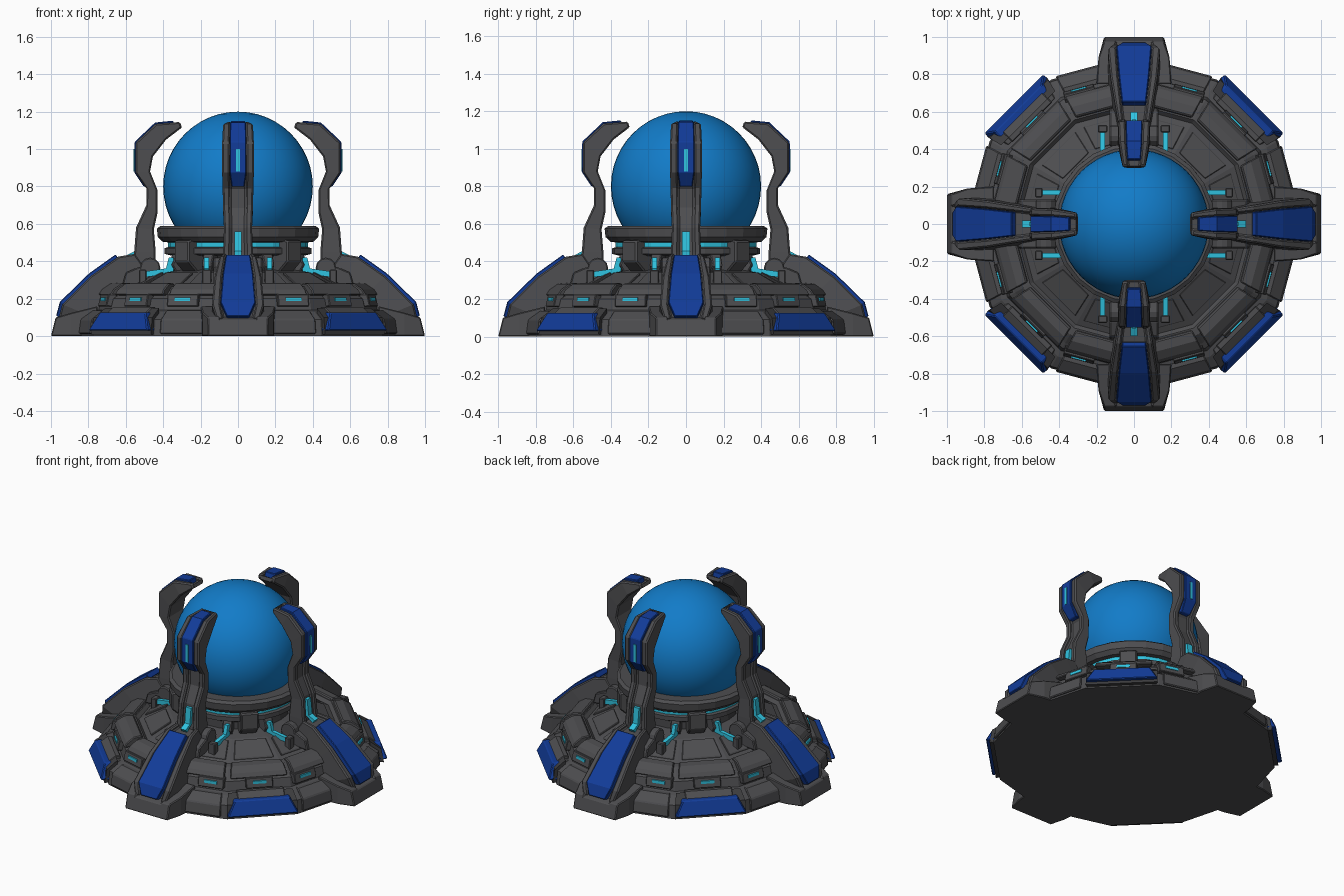
import bpy, bmesh
from math import radians, cos, sin, tan, pi
from mathutils import Vector, Matrix

cube = bpy.data.objects.get("Cube")
if cube:
    bpy.data.objects.remove(cube, do_unlink=True)


def material(name, rgb, rough=0.6):
    m = bpy.data.materials.new(name)
    m.use_nodes = True
    m.diffuse_color = (*rgb, 1)
    bsdf = m.node_tree.nodes["Principled BSDF"]
    bsdf.inputs["Base Color"].default_value = (*rgb, 1)
    bsdf.inputs["Roughness"].default_value = rough
    return m


METAL = material("charcoal metal", (0.075, 0.075, 0.08))
SHADE = material("dark metal", (0.045, 0.045, 0.048))
NAVY = material("navy blue", (0.006, 0.045, 0.32))
ORB = material("orb blue", (0.006, 0.2, 0.58))
CYAN = material("glow cyan", (0.03, 0.55, 0.75))


def finish(name, bm, mat, angle=0, bevel=0):
    bmesh.ops.recalc_face_normals(bm, faces=bm.faces)
    bm.transform(Matrix.Rotation(radians(angle), 4, 'Z'))
    mesh = bpy.data.meshes.new(name)
    bm.to_mesh(mesh)
    bm.free()
    mesh.materials.append(mat)
    ob = bpy.data.objects.new(name, mesh)
    bpy.context.collection.objects.link(ob)
    if bevel:
        mod = ob.modifiers.new("edge_bevel", 'BEVEL')
        mod.width, mod.segments, mod.limit_method = bevel, 1, 'ANGLE'
        mod.angle_limit = radians(40)
    return ob


def skin(rings, closed=False):
    """Join equal rings of points into a tube, capped unless closed."""
    bm = bmesh.new()
    vs = [[bm.verts.new(p) for p in ring] for ring in rings]
    n = len(vs[0])
    pairs = list(zip(vs, vs[1:])) + ([(vs[-1], vs[0])] if closed else [])
    for a, b in pairs:
        for i in range(n):
            j = (i + 1) % n
            bm.faces.new((a[i], a[j], b[j], b[i]))
    if not closed:
        bm.faces.new(vs[0])
        bm.faces.new(vs[-1])
    return bm


def lathe(name, profile, mat, sides, bevel=0):
    """Polygonal turned solid; profile radii are measured to the flats."""
    k = 1 / cos(pi / sides)
    rings = [[(r * k * cos(2 * pi * i / sides), r * k * sin(2 * pi * i / sides), z)
              for i in range(sides)] for r, z in profile]
    return finish(name, skin(rings), mat, 0, bevel)


def prism(name, profile, half, mat, angle, bevel=0, shift=0):
    """Radial profile given sideways width; half is a number or a function of r."""
    w = half if callable(half) else (lambda r: half)
    rings = [[(r, shift + s * w(r), z) for r, z in profile] for s in (-1, 1)]
    return finish(name, skin(rings), mat, angle, bevel)


def limb(name, sections, mat, angle, groove=0.55, depth=0.025, bevel=0.008):
    """Loft of U sections (outer point, inner point, half width)."""
    rings = []
    for (ro, zo), (ri, zi), w in sections:
        o, i = Vector((ro, 0, zo)), Vector((ri, 0, zi))
        rec = o + (i - o).normalized() * depth
        y, g = Vector((0, w, 0)), Vector((0, w * groove, 0))
        rings.append([i - y, i + y, o + y, o + g, rec + g, rec - g, o - g, o - y])
    return finish(name, skin(rings), mat, angle, bevel)


def plate(name, sections, mat, angle, low=0.03, high=0.005, bevel=0.004):
    """Inlay following the outer side of a limb."""
    rings = []
    for (ro, zo), (ri, zi), w in sections:
        o, i = Vector((ro, 0, zo)), Vector((ri, 0, zi))
        d = (o - i).normalized()
        y = Vector((0, w, 0))
        rings.append([o - d * low - y, o - d * low + y, o + d * high + y, o + d * high - y])
    return finish(name, skin(rings), mat, angle, bevel)


def box_profile(r0, r1, z0, z1):
    return [(r0, z0), (r1, z0), (r1, z1), (r0, z1)]


def wedge(degrees):
    return lambda r: r * tan(radians(degrees))


# Stepped twelve-sided base with sloping deck
lathe("base", [(.86, 0), (.85, .09), (.79, .13), (.755, .14), (.74, .2), (.71, .22),
               (.66, .265), (.62, .27), (.6, .25), (.42, .34), (.3, .36)], METAL, 12)

for k in range(12):
    a = 15 + 30 * k
    # Skirt armour, rim armour and deck panels on every side
    prism(f"skirt_panel_{k}", [(.8, .012), (.872, .012), (.862, .09), (.8, .137), (.77, .137)],
          wedge(13), METAL, a, .006)
    prism(f"rim_panel_{k}", [(.68, .215), (.755, .22), (.735, .25), (.69, .28), (.635, .285), (.62, .25)],
          wedge(13.6), METAL, a, .006)
    prism(f"deck_panel_{k}", [(.57, .25), (.57, .275), (.44, .342), (.44, .32)],
          wedge(12.5), METAL, a, .004)

for k in range(4):
    d = 45 + 90 * k
    # Blue corner plate on a dark backing
    prism(f"corner_backing_{k}", [(.8, .01), (.885, .01), (.87, .1), (.8, .15)],
          wedge(14.3), SHADE, d)
    rings = [[(r + e, s * w, z) for r, s, w, z in
              ((.9, -1, .225, .03), (.9, 1, .225, .03), (.865, 1, .175, .125), (.865, -1, .175, .125))]
             for e in (-.05, .01)]
    finish(f"corner_plate_{k}", skin(rings), NAVY, d, .006)
    prism(f"corner_cap_{k}", [(.77, .12), (.85, .12), (.8, .155), (.77, .155)], .15, METAL, d, .005)
    # Rim lights with housings
    for j, off in enumerate((-23, 0, 23)):
        face = d + (0 if off == 0 else 30 if off > 0 else -30)
        slide = 0 if off == 0 else -.1 if off > 0 else .1
        prism(f"light_housing_{k}_{j}", [(.72, .155), (.78, .16), (.765, .225), (.72, .225)],
              .085, METAL, face, .004, slide)
        prism(f"rim_light_{k}_{j}", box_profile(.75, .778, .188, .207), .042, CYAN, face, 0, slide)
    # Clamps around the neck
    prism(f"neck_clamp_{k}", [(.3, .34), (.36, .34), (.43, .4), (.43, .51), (.36, .52), (.3, .5)],
          .055, METAL, d, .008)
    for s in (-1, 1):
        prism(f"neck_fin_{k}_{s}", [(.28, .33), (.37, .33), (.4, .38), (.37, .45), (.28, .45)],
              .03, METAL, d + 20 * s, .005)

# Neck, glowing ring and collar
lathe("neck", [(.33, .33), (.31, .4), (.34, .45)], SHADE, 24)
lathe("neck_ring", [(.35, .43), (.39, .44), (.39, .47), (.36, .48)], METAL, 24)
lathe("glow_ring", [(.372, .465), (.372, .51)], CYAN, 24)
lathe("collar", [(.36, .5), (.4, .505), (.425, .53), (.43, .575), (.41, .59), (.33, .59)], METAL, 24)

# Energy orb
bm = bmesh.new()
bmesh.ops.create_uvsphere(bm, u_segments=48, v_segments=24, radius=.4,
                          matrix=Matrix.Translation((0, 0, .8)))
orb = finish("orb", bm, ORB)
for p in orb.data.polygons:
    p.use_smooth = True

# Section lists shared by the four legs: outer point, inner point, half width
FOOT = [((.75, .16), (.75, 0), .2), ((.89, .125), (.89, 0), .19), ((.975, .1), (1, 0), .16)]
RAMP = [((.96, .09), (.8, .04), .115), ((.94, .17), (.72, .08), .14), ((.79, .32), (.6, .15), .125),
        ((.64, .425), (.5, .22), .1), ((.55, .44), (.44, .28), .085)]
RAMP_PLATE = [((.965, .105), (.8, .05), .06), ((.945, .18), (.72, .09), .093),
              ((.79, .33), (.6, .16), .08), ((.65, .43), (.5, .23), .064)]
ARM = [((.57, .36), (.44, .36), .08), ((.555, .45), (.44, .45), .08), ((.545, .58), (.45, .57), .075),
       ((.49, .7), (.43, .66), .08), ((.49, .79), (.43, .78), .082), ((.548, .875), (.47, .88), .085),
       ((.548, 1.035), (.455, .96), .085), ((.44, 1.135), (.385, 1.05), .08), ((.31, 1.145), (.3, 1.115), .06)]
ARM_PLATE = [((.498, .8), (.43, .8), .034), ((.548, .875), (.47, .88), .044),
             ((.548, 1.035), (.455, .96), .044), ((.44, 1.137), (.385, 1.05), .042),
             ((.345, 1.146), (.335, 1.1), .036)]
ARM_GLOW = [((.549, .88), (.47, .88), .01), ((.549, 1), (.47, 1), .01)]
LEG_GLOW = [((.6, .435), (.5, .3), .02), ((.556, .455), (.44, .45), .02), ((.545, .56), (.45, .56), .02)]

for k in range(4):
    a = 90 * k
    limb(f"foot_{k}", FOOT, METAL, a, .6, .012, .01)
    limb(f"leg_ramp_{k}", RAMP, METAL, a, .68)
    plate(f"leg_plate_{k}", RAMP_PLATE, NAVY, a, .03, .008)
    limb(f"arm_{k}", ARM, METAL, a, .53)
    plate(f"arm_plate_{k}", ARM_PLATE, NAVY, a, .03, .006)
    plate(f"arm_glow_{k}", ARM_GLOW, CYAN, a, .01, .009, 0)
    plate(f"leg_glow_{k}", LEG_GLOW, CYAN, a, .03, -.004, 0)
    for s in (-1, 1):
        # Hinge barrel, bracket and glowing conduit beside each arm
        barrel = [(.47 + .055 * cos(t * pi / 6), .365 + .055 * sin(t * pi / 6)) for t in range(12)]
        prism(f"hinge_{k}_{s}", barrel, .025, METAL, a, .006, .105 * s)
        prism(f"bracket_{k}_{s}", [(.42, .29), (.62, .27), (.6, .34), (.53, .37), (.42, .35)],
              .03, METAL, a, .006, .1 * s)
        prism(f"conduit_{k}_{s}", [(.345, .42), (.345, .335), (.5, .315), (.5, .345), (.385, .362), (.37, .42)],
              .013, CYAN, a, 0, .168 * s)
        prism(f"conduit_cap_{k}_{s}", box_profile(.49, .53, .27, .355), .025, METAL, a, .005, .168 * s)
